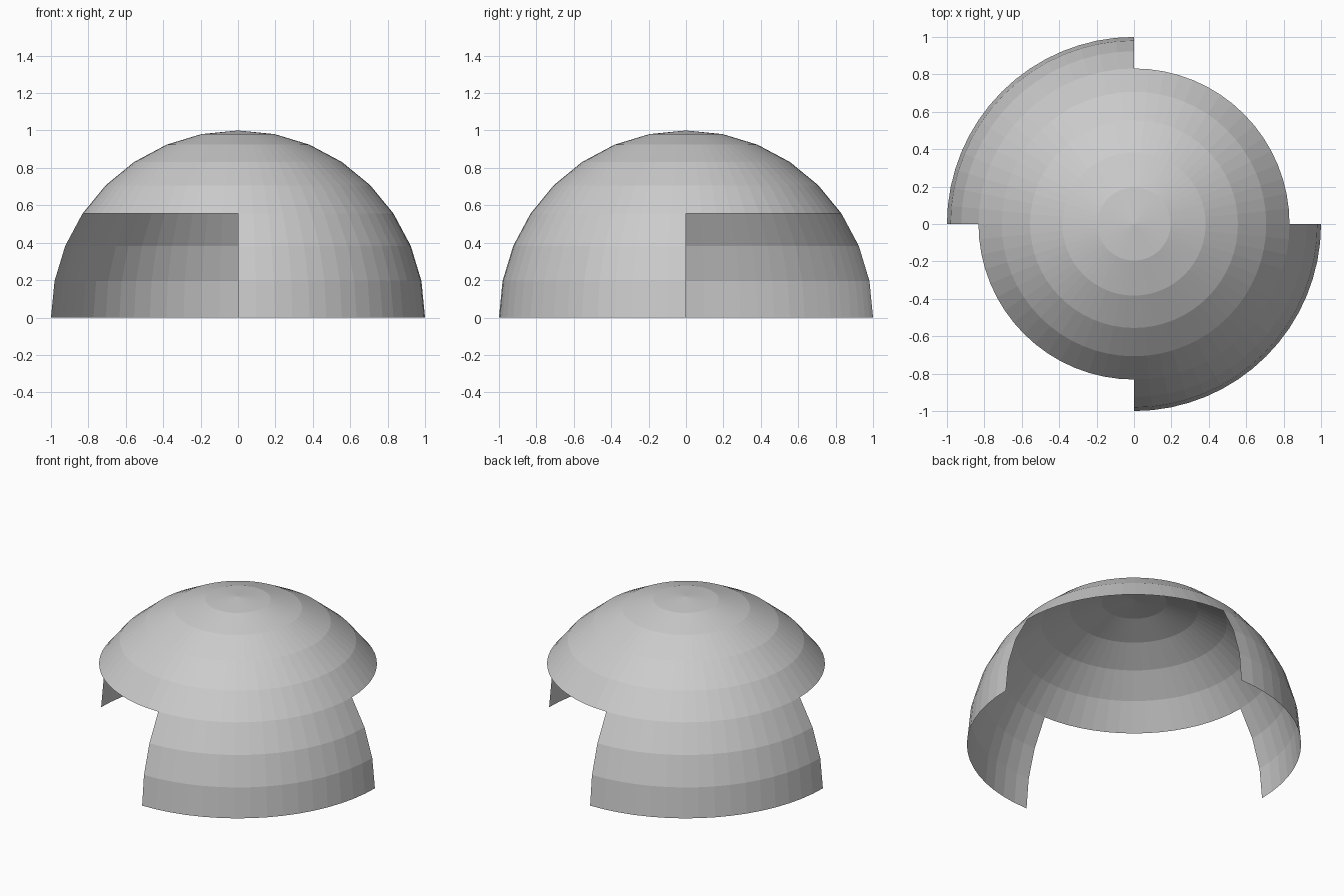
import bpy, bmesh

if "Cube" in bpy.data.objects:
    bpy.data.objects.remove(bpy.data.objects["Cube"])

# Thin open dome: upper half of a faceted sphere
bm = bmesh.new()
bmesh.ops.create_uvsphere(bm, u_segments=64, v_segments=16, radius=1.0)

# Remove the lower half, and two opposite quarters of the lower three bands
RIM_Z = 0.5556
def unwanted(face):
    c = face.calc_center_median()
    return c.z < 0 or (c.z < RIM_Z and c.x * c.y > 0)

bmesh.ops.delete(bm, geom=[f for f in bm.faces if unwanted(f)], context='FACES')

mesh = bpy.data.meshes.new("dome_shell")
bm.to_mesh(mesh)
bm.free()
dome = bpy.data.objects.new("dome_shell", mesh)
bpy.context.collection.objects.link(dome)
